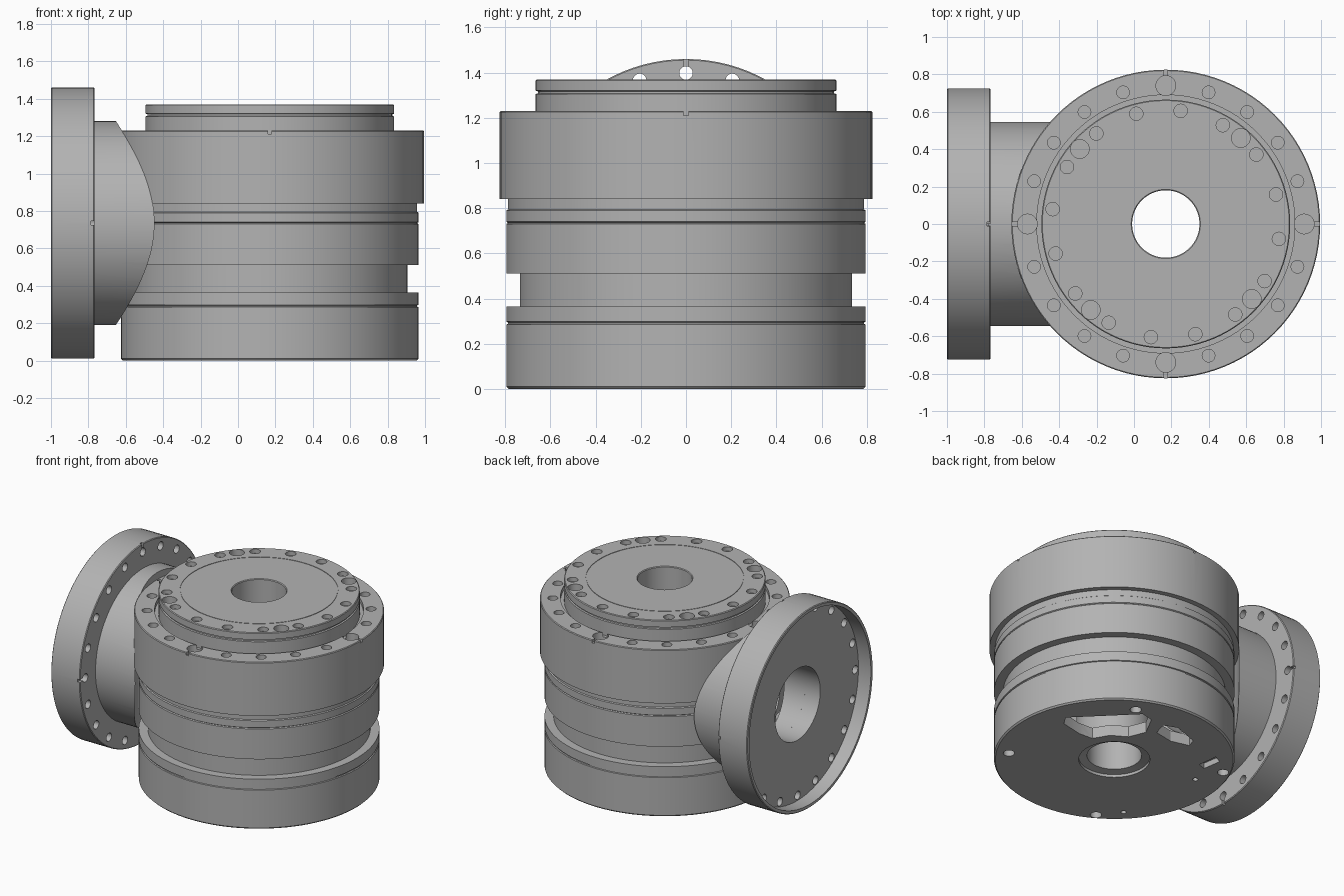
import bpy, bmesh
from math import sin, cos, pi, radians
from mathutils import Matrix, Vector

cube = bpy.data.objects.get("Cube")
if cube:
    bpy.data.objects.remove(cube, do_unlink=True)

AXIS_X = 0.17      # vertical axis of the body
FLANGE_Z = 0.735   # height of the side tube axis

grey = bpy.data.materials.new("machined grey")
grey.use_nodes = True
grey.diffuse_color = (0.45, 0.45, 0.45, 1)
grey.node_tree.nodes["Principled BSDF"].inputs["Base Color"].default_value = (0.45, 0.45, 0.45, 1)

UPRIGHT = Matrix.Translation((AXIS_X, 0, 0))
SIDEWAYS = Matrix.Translation((0, 0, FLANGE_Z)) @ Matrix.Rotation(pi / 2, 4, 'Y')


def finish(bm, name, matrix):
    bmesh.ops.recalc_face_normals(bm, faces=bm.faces)
    bm.transform(matrix)
    mesh = bpy.data.meshes.new(name)
    bm.to_mesh(mesh)
    bm.free()
    mesh.materials.append(grey)
    obj = bpy.data.objects.new(name, mesh)
    bpy.context.collection.objects.link(obj)
    return obj


def lathe(name, profile, matrix, steps=96):
    """Turn a closed (radius, height) outline into a ring."""
    bm = bmesh.new()
    rings = [[bm.verts.new((r * cos(2 * pi * i / steps), r * sin(2 * pi * i / steps), z))
              for r, z in profile] for i in range(steps)]
    n = len(profile)
    for i in range(steps):
        a, b = rings[i], rings[(i + 1) % steps]
        for j in range(n):
            k = (j + 1) % n
            bm.faces.new((a[j], b[j], b[k], a[k]))
    return finish(bm, name, matrix)


def add_cylinder(bm, x, y, low, high, radius, sides=20):
    bmesh.ops.create_cone(bm, cap_ends=True, segments=sides, radius1=radius, radius2=radius,
                          depth=high - low, matrix=Matrix.Translation((x, y, (low + high) / 2)))


def add_ring(bm, count, start, distance, low, high, radius, skip=0):
    for i in range(count):
        if skip and i % skip == 0:
            continue
        a = radians(start) + 2 * pi * i / count
        add_cylinder(bm, distance * cos(a), distance * sin(a), low, high, radius)


def add_prism(bm, points, low, high):
    bottom = [bm.verts.new((x, y, low)) for x, y in points]
    top = [bm.verts.new((x, y, high)) for x, y in points]
    bm.faces.new(bottom)
    bm.faces.new(top)
    for i in range(len(points)):
        j = (i + 1) % len(points)
        bm.faces.new((bottom[i], bottom[j], top[j], top[i]))


def add_slots(bm, inner, outer, low, high):
    """Four thin radial slots."""
    for i in range(4):
        spin = Matrix.Rotation(i * pi / 2, 4, 'Z')
        place = Matrix.Translation(((inner + outer) / 2, 0, (low + high) / 2))
        size = Matrix.Diagonal((outer - inner, 0.02, high - low, 1))
        bmesh.ops.create_cube(bm, size=1, matrix=spin @ place @ size)


def cut(target, cutter):
    mod = target.modifiers.new("cut", 'BOOLEAN')
    mod.operation = 'DIFFERENCE'
    mod.solver = 'EXACT'
    mod.object = cutter
    cutter.hide_render = True
    bpy.context.view_layer.objects.active = target
    bpy.ops.object.modifier_apply(modifier=mod.name)
    bpy.data.objects.remove(cutter, do_unlink=True)


def smooth(obj):
    bpy.ops.object.select_all(action='DESELECT')
    obj.select_set(True)
    bpy.context.view_layer.objects.active = obj
    bpy.ops.object.shade_smooth_by_angle(angle=radians(25))


def bore():
    bm = bmesh.new()
    add_cylinder(bm, 0, 0, -1.2, -0.2, 0.26, 64)
    return finish(bm, "bore_cutter", SIDEWAYS)


# Main body: base, neck, drum, housing ring and rotary table in one turned outline
body = lathe("main_body", [
    (0.235, 0), (0.785, 0), (0.795, 0.01), (0.795, 0.285), (0.788, 0.288), (0.788, 0.295),
    (0.795, 0.298), (0.795, 0.365), (0.735, 0.365), (0.735, 0.51), (0.795, 0.51),
    (0.795, 0.73), (0.788, 0.735), (0.795, 0.74), (0.795, 0.79), (0.788, 0.795),
    (0.788, 0.84), (0.825, 0.84), (0.825, 1.225), (0.82, 1.23), (0.69, 1.23), (0.69, 1.2),
    (0.665, 1.2), (0.665, 1.305), (0.655, 1.308), (0.655, 1.317), (0.665, 1.32),
    (0.665, 1.365), (0.66, 1.37), (0.523, 1.37), (0.523, 1.366), (0.518, 1.366),
    (0.518, 1.37), (0.185, 1.37), (0.18, 1.365), (0.18, 0.03), (0.235, 0.02)], UPRIGHT)

# Hollow inside and the side bore
cut(body, lathe("cavity_cutter", [(0.25, 0.08), (0.66, 0.08), (0.66, 1.1), (0.25, 1.1)], UPRIGHT))
cut(body, bore())

# Screw holes in the housing ring and the table
bm = bmesh.new()
add_ring(bm, 20, 0, 0.74, 1.12, 1.3, 0.034, skip=5)
add_ring(bm, 4, 0, 0.74, 1.17, 1.3, 0.053)
add_ring(bm, 16, 15, 0.61, 1.34, 1.5, 0.036)
add_ring(bm, 4, 48.9, 0.61, 1.32, 1.5, 0.05)
cut(body, finish(bm, "hole_cutter", UPRIGHT))
bm = bmesh.new()
add_slots(bm, 0.72, 0.9, 1.21, 1.3)
add_slots(bm, 0.675, 0.71, 1.21, 1.3)
cut(body, finish(bm, "slot_cutter", UPRIGHT))

# Underside openings, laid out along the diagonal of the base
UNDER = UPRIGHT @ Matrix.Rotation(pi / 4, 4, 'Z')
bm = bmesh.new()
openings = [
    ([(0.58, -0.27), (0.58, 0.24), (0.5, 0.29), (0.34, 0.24), (0.29, 0.12), (0.32, 0),
      (0.29, -0.12), (0.36, -0.2), (0.5, -0.29)], 0.2),
    ([(0.33, 0.31), (0.42, 0.36), (0.38, 0.455), (0.2, 0.54), (0.14, 0.51), (0.21, 0.39)], 0.2),
    ([(-0.117, 0.554), (-0.026, 0.67), (-0.09, 0.69), (-0.17, 0.58)], 0.04)]
for points, depth in openings:
    add_prism(bm, points, -0.1, depth)
for u, t, r in [(0.143, -0.686, 0.038), (0.64, 0.198, 0.038), (-0.235, 0.7, 0.038),
                (-0.72, -0.185, 0.038), (-0.31, 0.51, 0.018), (-0.7, 0, 0.018)]:
    add_cylinder(bm, u, t, -0.1, 0.05, r)
cut(body, finish(bm, "underside_cutter", UNDER))
smooth(body)

# Side tube, trimmed to the round of the housing
bm = bmesh.new()
add_cylinder(bm, 0, 0, -0.78, -0.2, 0.545, 96)
tube = finish(bm, "side_tube", SIDEWAYS)
bm = bmesh.new()
add_cylinder(bm, 0, 0, -0.5, 2, 0.823, 96)
cut(tube, finish(bm, "trim_cutter", UPRIGHT))
cut(tube, bore())
smooth(tube)

# Mounting flange with a recessed outer face
flange = lathe("mounting_flange", [
    (0.26, -0.767), (0.72, -0.767), (0.725, -0.772), (0.725, -0.995), (0.72, -1),
    (0.7, -1), (0.7, -0.9), (0.26, -0.9)], SIDEWAYS)
bm = bmesh.new()
add_ring(bm, 20, 0, 0.663, -1.1, -0.7, 0.03)
cut(flange, finish(bm, "bolt_cutter", SIDEWAYS))
bm = bmesh.new()
add_slots(bm, 0.67, 0.8, -0.785, -0.7)
cut(flange, finish(bm, "flange_slot_cutter", SIDEWAYS))
smooth(flange)
